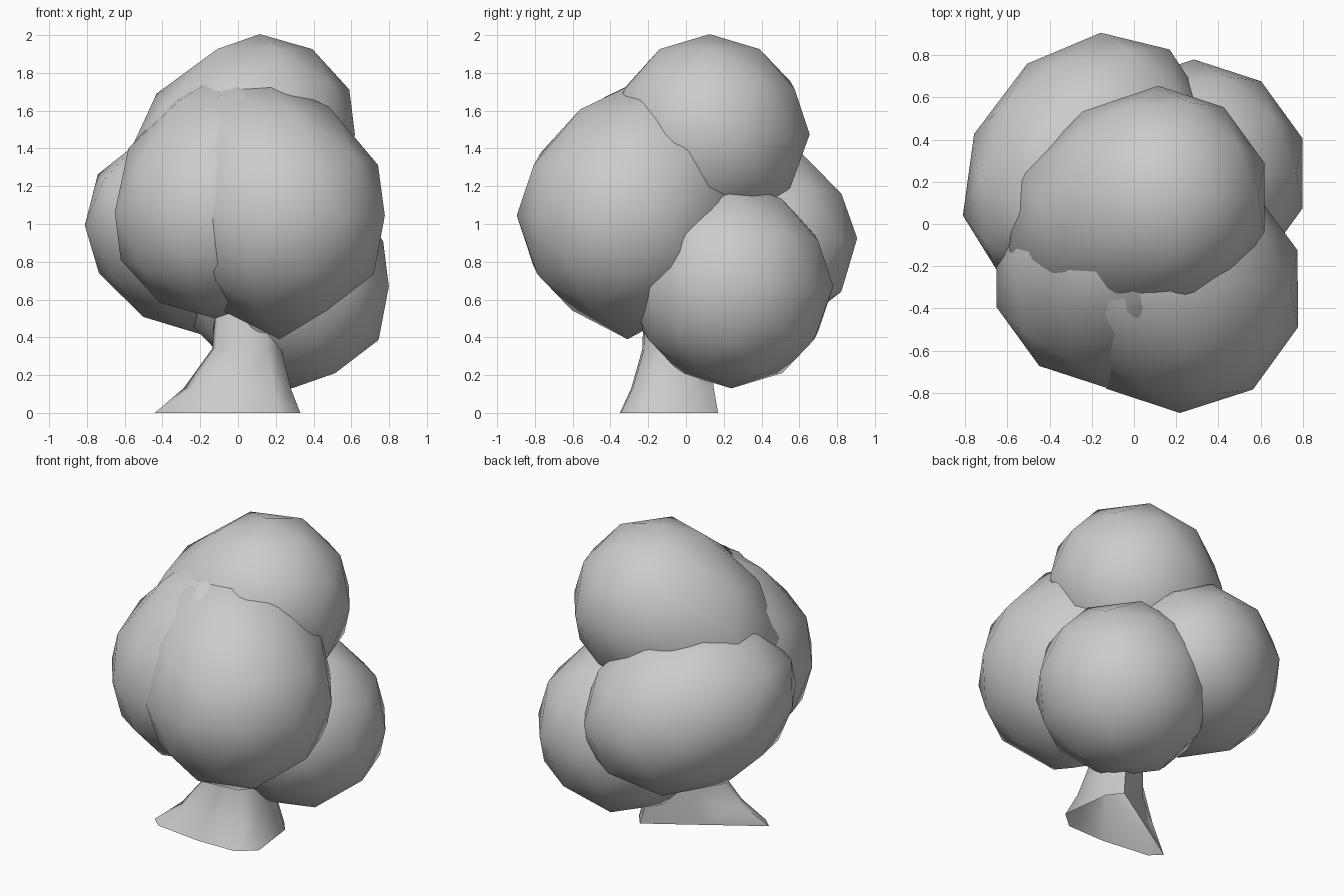
import bpy
from mathutils import Vector

if "Cube" in bpy.data.objects:
    bpy.data.objects.remove(bpy.data.objects["Cube"])


def blob(name, centre, r, axis, inner, outer=1.0):
    """Coarse ball, stretched by 'inner' along the axis and 'outer' against it."""
    bpy.ops.mesh.primitive_ico_sphere_add(subdivisions=2, radius=r)
    ob = bpy.context.object
    ob.name = name
    d = Vector(axis).normalized()
    for v in ob.data.vertices:
        t = v.co.dot(d)
        v.co = v.co + d * t * ((inner if t > 0 else outer) - 1) + Vector(centre)
    for p in ob.data.polygons:
        p.use_smooth = True
    return ob


# Foliage clumps
blob("foliage_top", (0.115, 0.125, 1.475), 0.53, (-0.75, -0.32, -0.50), 1.58)
front_right = blob("foliage_front_right", (0.215, -0.305, 1.05), 0.588,
                   (-0.45, 0.50, 0.74), 1.42, 1.02)
min(front_right.data.vertices, key=lambda v: v.co.z).co.z = 0.39  # low tip by the stem
blob("foliage_front_left", (-0.12, -0.22, 1.06), 0.56, (0.30, 0.42, 0.84), 1.5)
blob("foliage_right", (0.285, 0.24, 0.67), 0.54, (-0.7, -0.5, 0.5), 1.25)
blob("foliage_back_left", (-0.215, 0.315, 0.95), 0.525, (-0.62, -0.72, 0.28), 1.36, 1.24)

# Trunk: flared three-rooted base rising to a round stem, open underneath
base = [(-0.44, -0.245), (-0.37, -0.31), (-0.05, -0.35), (0.22, -0.345),
        (0.33, -0.25), (0.29, 0.08), (0.22, 0.17), (-0.10, -0.03)]
stem = [(-0.11, -0.08), (-0.09, -0.16), (0.04, -0.22), (0.15, -0.21),
        (0.22, -0.13), (0.22, 0.04), (0.16, 0.12), (-0.01, 0.07)]
levels = [(0.0, 0.0), (0.13, 0.46), (0.34, 0.92), (0.8, 1.0)]
n = len(base)
verts = [(b[0] + (s[0] - b[0]) * t, b[1] + (s[1] - b[1]) * t, z)
         for z, t in levels for b, s in zip(base, stem)]
faces = [(k * n + i, k * n + (i + 1) % n, (k + 1) * n + (i + 1) % n, (k + 1) * n + i)
         for k in range(len(levels) - 1) for i in range(n)]
me = bpy.data.meshes.new("trunk")
me.from_pydata(verts, [], faces)
trunk = bpy.data.objects.new("trunk", me)
bpy.context.collection.objects.link(trunk)
bpy.ops.object.select_all(action='DESELECT')
trunk.select_set(True)
bpy.context.view_layer.objects.active = trunk
bpy.ops.object.shade_smooth_by_angle(angle=1.3)
